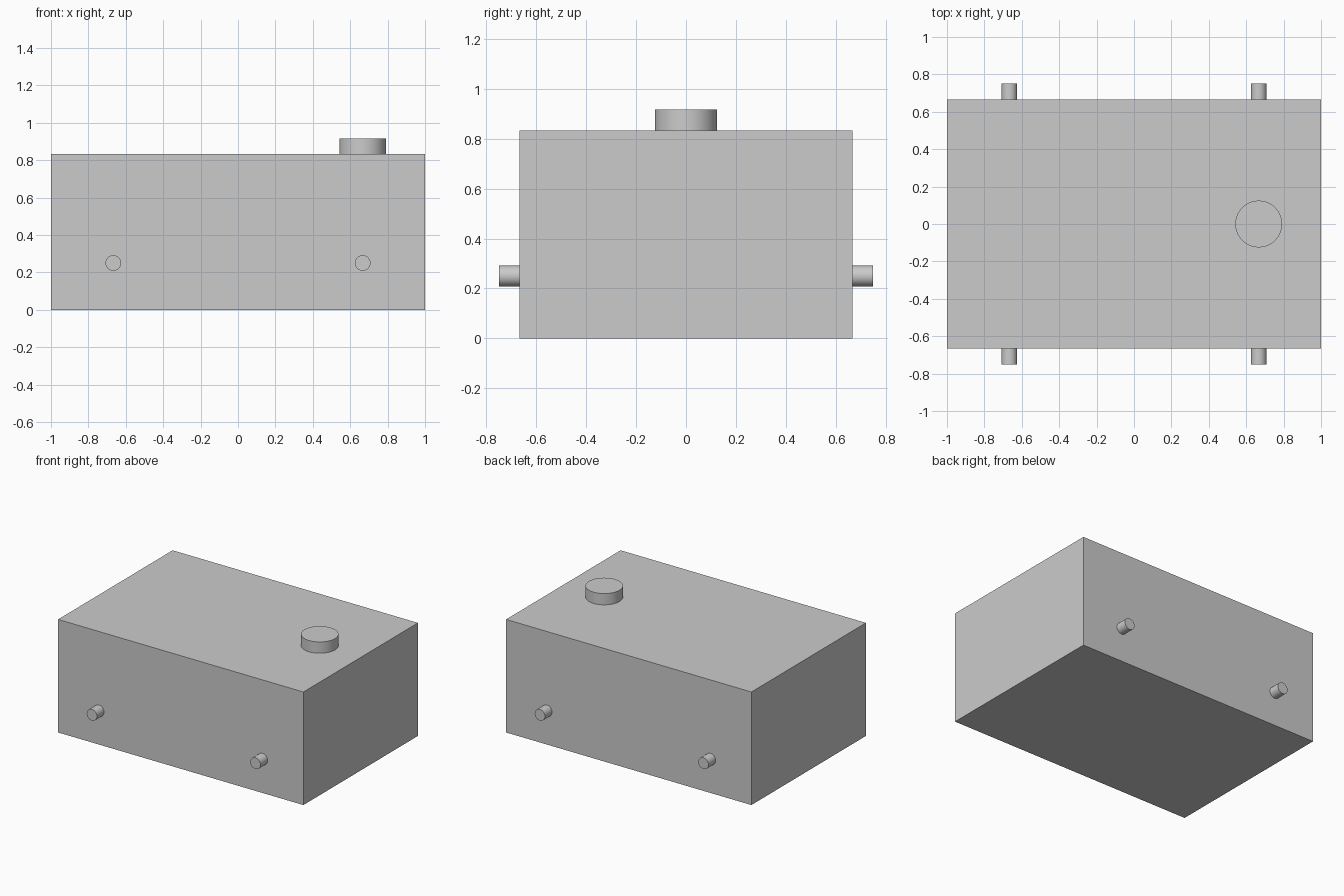
import bpy
import math

cube = bpy.data.objects.get("Cube")
if cube:
    bpy.data.objects.remove(cube, do_unlink=True)

# Single grey material
grey = bpy.data.materials.new("plain_grey")
grey.use_nodes = True
colour = (0.6, 0.6, 0.6, 1)
grey.diffuse_color = colour
grey.node_tree.nodes["Principled BSDF"].inputs["Base Color"].default_value = colour

HALF_DEPTH = 2 / 3
HEIGHT = 5 / 6
STICK_OUT = 1 / 12
OFFSET = 2 / 3


def finish(name):
    obj = bpy.context.object
    obj.name = name
    obj.data.materials.append(grey)
    return obj


def cylinder(name, radius, location, tilt=0):
    bpy.ops.mesh.primitive_cylinder_add(
        vertices=64, radius=radius, depth=STICK_OUT,
        location=location, rotation=(tilt, 0, 0))
    bpy.ops.object.shade_smooth_by_angle(angle=math.radians(30))
    finish(name)


# Main box
bpy.ops.mesh.primitive_cube_add(size=1, location=(0, 0, HEIGHT / 2))
box = finish("box_body")
box.scale = (2, 2 * HALF_DEPTH, HEIGHT)
bpy.ops.object.transform_apply(location=False, rotation=False, scale=True)

# Round cap on top
cylinder("top_cap", 0.125, (OFFSET, 0, HEIGHT + STICK_OUT / 2))

# Four side pegs
for y_name, y_side in (("front", -1), ("back", 1)):
    for x_name, x_side in (("right", -1), ("left", 1)):
        cylinder(f"{y_name}_{x_name}_peg", 0.0417,
                 (x_side * OFFSET, y_side * (HALF_DEPTH + STICK_OUT / 2), 0.25),
                 -y_side * math.pi / 2)
